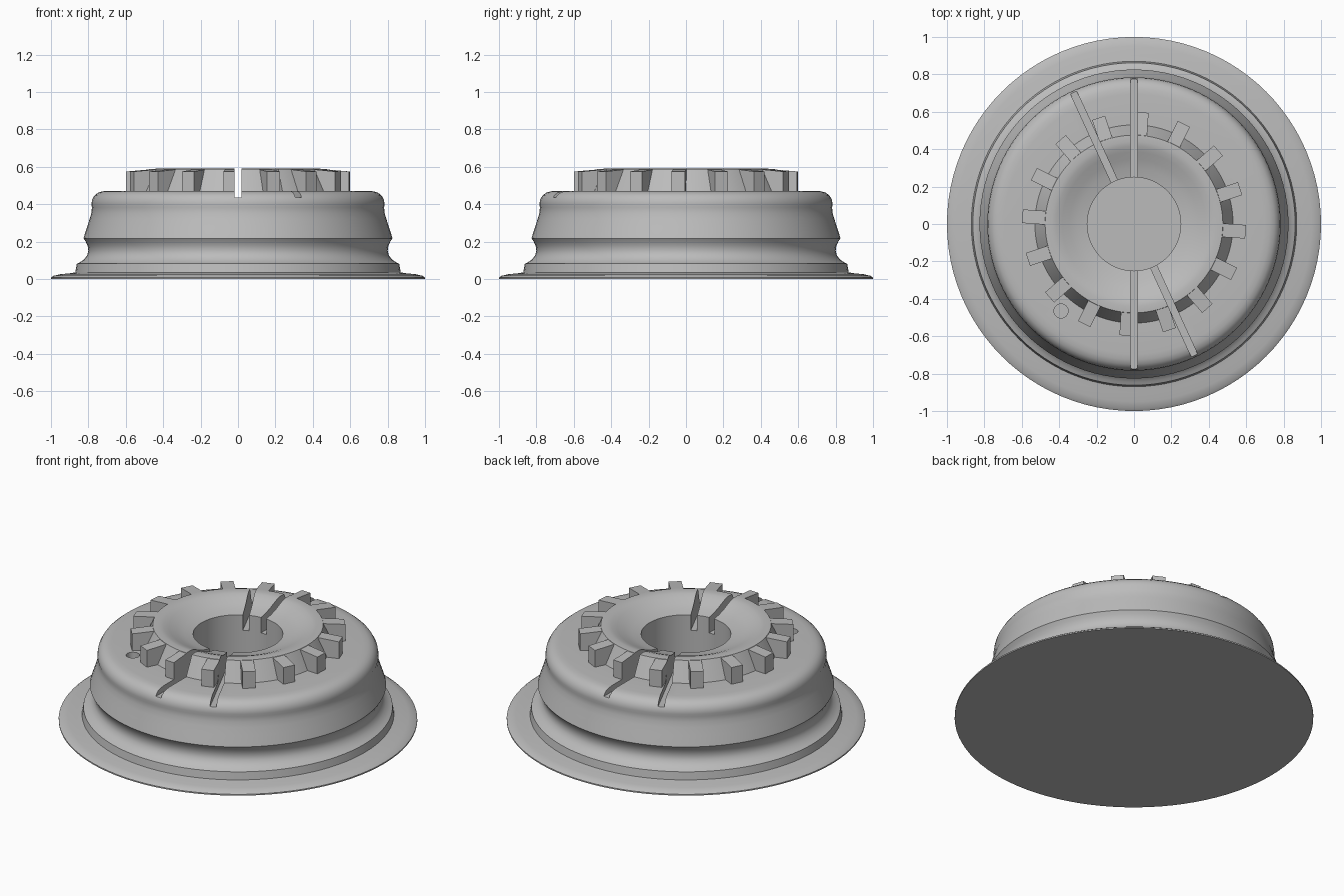
import bpy, bmesh, math
from mathutils import Matrix, Vector

if "Cube" in bpy.data.objects:
    bpy.data.objects.remove(bpy.data.objects["Cube"], do_unlink=True)

grey = bpy.data.materials.new("plain_grey")
grey.use_nodes = True
COLOUR = (0.5, 0.5, 0.5, 1)
grey.diffuse_color = COLOUR
grey.node_tree.nodes["Principled BSDF"].inputs["Base Color"].default_value = COLOUR


def make_object(name, bm):
    bmesh.ops.recalc_face_normals(bm, faces=bm.faces)
    mesh = bpy.data.meshes.new(name)
    bm.to_mesh(mesh)
    bm.free()
    mesh.materials.append(grey)
    obj = bpy.data.objects.new(name, mesh)
    bpy.context.collection.objects.link(obj)
    return obj


def lathe(name, profile, steps=96):
    bm = bmesh.new()
    verts = [bm.verts.new((r, 0, z)) for r, z in profile]
    edges = [bm.edges.new(pair) for pair in zip(verts, verts[1:])]
    bmesh.ops.spin(bm, geom=verts + edges, cent=(0, 0, 0), axis=(0, 0, 1),
                   angle=math.tau, steps=steps, use_merge=False)
    bmesh.ops.remove_doubles(bm, verts=bm.verts, dist=1e-4)
    return make_object(name, bm)


def add_box(bm, r0, r1, width, z0, z1, angle):
    """Box lying along a radius, turned about the vertical axis."""
    size = Matrix.Diagonal((r1 - r0, width, z1 - z0, 1))
    place = Matrix.Translation(((r0 + r1) / 2, 0, (z0 + z1) / 2))
    turn = Matrix.Rotation(math.radians(angle), 4, "Z")
    return bmesh.ops.create_cube(bm, size=1, matrix=turn @ place @ size)["verts"]


def cut(target, cutter):
    mod = target.modifiers.new("cut", "BOOLEAN")
    mod.operation = "DIFFERENCE"
    mod.solver = "EXACT"
    mod.object = cutter
    bpy.context.view_layer.objects.active = target
    bpy.ops.object.modifier_apply(modifier=mod.name)


# Body: flange, step, waist, bulge, shoulder, sloped ring, dish and bore
flange = [(0, 0), (1, 0), (1, .008), (.985, .018), (.95, .026), (.9, .031), (.87, .036)]
waist = [(.862, .082), (.845, .09), (.823, .105), (.806, .128), (.8, .152),
         (.804, .178), (.814, .2), (.826, .218)]
bulge = [(.82, .238), (.806, .28), (.793, .322), (.784, .352), (.781, .383)]
shoulder = [(.784, .4), (.78, .425), (.768, .446), (.75, .461), (.725, .469), (.695, .472)]
ring = [(.53, .472), (.475, .588), (.44, .59), (.415, .585), (.385, .574),
        (.345, .556), (.3, .541), (.25, .53)]
bore = [(.25, .1), (0, .1)]
body = lathe("body", flange + waist + bulge + shoulder + ring + bore)

# Sixteen teeth round the ring, tops falling slightly outward
bm = bmesh.new()
for i in range(16):
    for v in add_box(bm, .45, .598, .073, .46, .588, -4 + i * 22.5):
        if v.co.z > .5 and v.co.xy.length > .55:
            v.co.z = .575
teeth = make_object("teeth", bm)

# Four radial slots through ring and shoulder
bm = bmesh.new()
for angle in (90, 270, 114.7, 294.7):
    add_box(bm, .15, .83, .036, .435, .7, angle)
slots = make_object("slot_cutter", bm)

# Small round hole near the ring
bm = bmesh.new()
bmesh.ops.create_cone(bm, cap_ends=True, segments=24, radius1=.038, radius2=.038,
                      depth=.3, matrix=Matrix.Translation((-.39, -.465, .45)))
pin = make_object("pin_hole_cutter", bm)

cut(body, slots)
cut(body, pin)
cut(teeth, slots)
for helper in (slots, pin):
    bpy.data.objects.remove(helper, do_unlink=True)

# Smooth the turned surfaces, keep the cut edges sharp
bpy.ops.object.select_all(action="DESELECT")
body.select_set(True)
bpy.context.view_layer.objects.active = body
bpy.ops.object.shade_smooth_by_angle(angle=math.radians(30))
